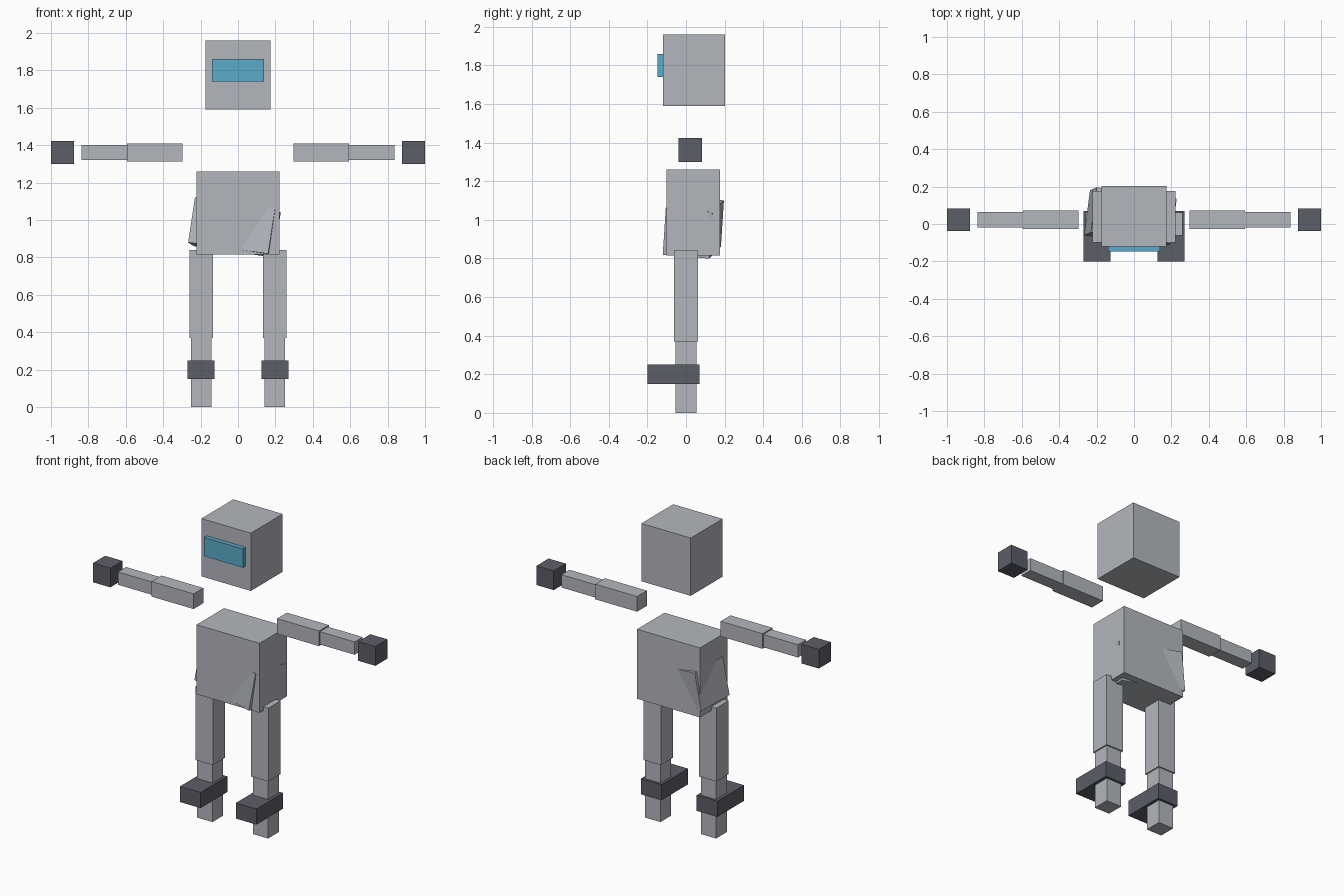
import bpy
from math import radians
from mathutils import Vector

cube = bpy.data.objects.get("Cube")
if cube:
    bpy.data.objects.remove(cube, do_unlink=True)


def make_material(name, rgb):
    mat = bpy.data.materials.new(name)
    mat.use_nodes = True
    colour = (*rgb, 1.0)
    mat.diffuse_color = colour
    mat.node_tree.nodes["Principled BSDF"].inputs["Base Color"].default_value = colour
    return mat


light_grey = make_material("light_grey", (0.45, 0.475, 0.515))
dark_grey = make_material("dark_grey", (0.107, 0.112, 0.138))
blue = make_material("visor_blue", (0.107, 0.407, 0.597))


def box(name, low, high, mat, rotation=(0, 0, 0)):
    """Flat-faced box between two corners, turned about its centre."""
    low, high = Vector(low), Vector(high)
    bpy.ops.mesh.primitive_cube_add(size=1)
    ob = bpy.context.object
    ob.name = name
    ob.location = (low + high) / 2
    ob.scale = high - low
    ob.rotation_euler = [radians(a) for a in rotation]
    ob.data.materials.append(mat)
    return ob


def box_pair(name, low, high, mat):
    """The box on the left (+x) and its mirror on the right."""
    box("left_" + name, low, high, mat)
    box("right_" + name, (-high[0], low[1], low[2]), (-low[0], high[1], high[2]), mat)


# Head and visor
box("head", (-0.175, -0.12, 1.59), (0.175, 0.202, 1.96), light_grey)
box("visor", (-0.138, -0.148, 1.74), (0.138, -0.118, 1.86), blue)

# Torso with the tilted pelvis block poking through its faces
box("torso", (-0.223, -0.1, 0.815), (0.223, 0.177, 1.26), light_grey)
box("pelvis", (-0.237, -0.084, 0.838), (0.199, 0.16, 1.082), light_grey,
    rotation=(-4.8, 8, -8))

# Arms
box_pair("upper_arm", (0.296, -0.027, 1.313), (0.593, 0.072, 1.41), light_grey)
box_pair("forearm", (0.58, -0.018, 1.32), (0.838, 0.064, 1.402), light_grey)
box_pair("hand", (0.878, -0.038, 1.3), (1.0, 0.084, 1.423), dark_grey)

# Legs
box_pair("thigh", (0.135, -0.062, 0.37), (0.259, 0.062, 0.84), light_grey)
box_pair("shin", (0.143, -0.054, 0.0), (0.251, 0.054, 0.4), light_grey)
box_pair("foot", (0.125, -0.2, 0.15), (0.271, 0.07, 0.25), dark_grey)
